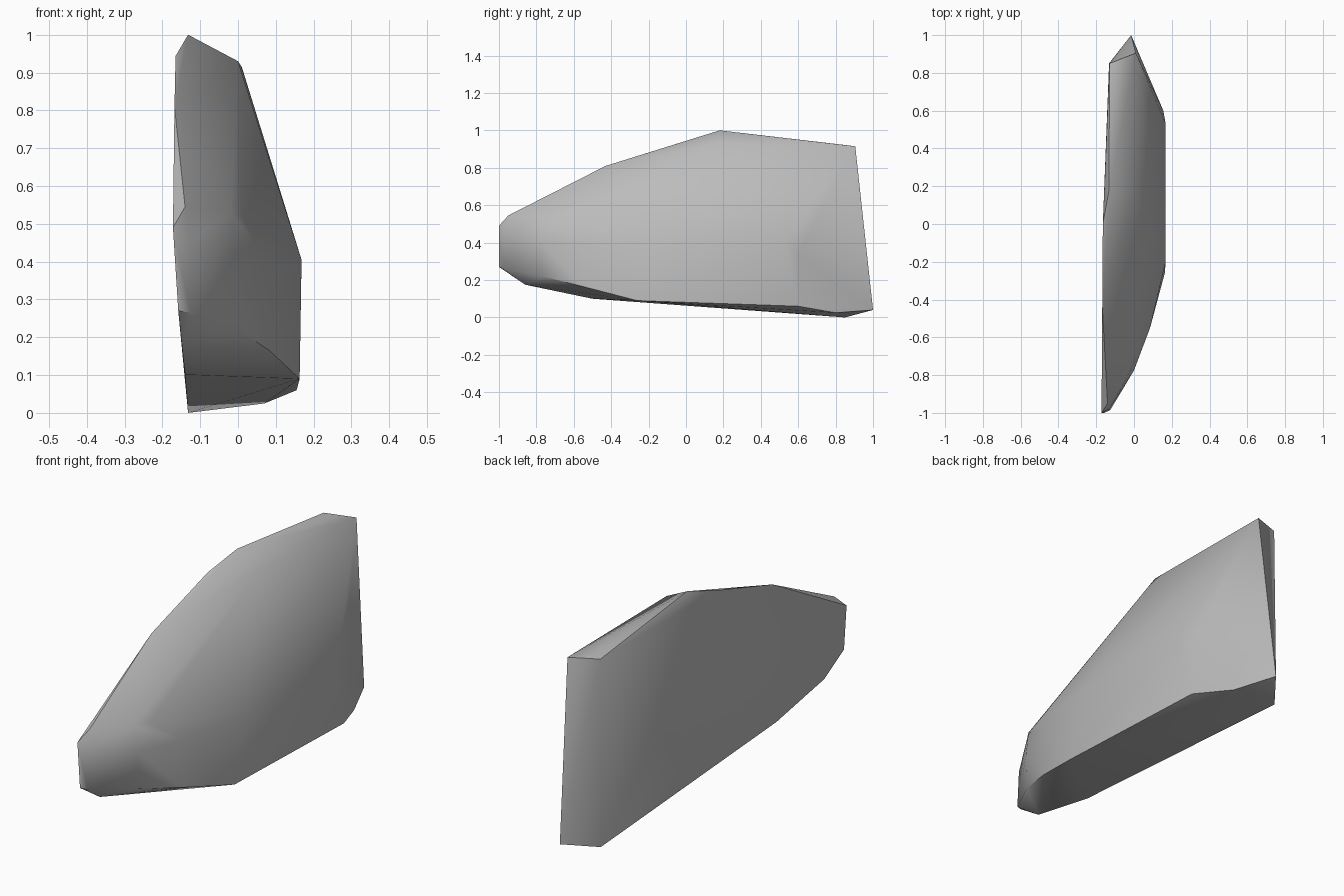
import bpy
import bmesh
from math import radians

# Remove the default object
default = bpy.data.objects.get("Cube")
if default:
    bpy.data.objects.remove(default, do_unlink=True)


def make_material(name, colour):
    """Plain material with the same viewport and render colour."""
    material = bpy.data.materials.new(name)
    material.use_nodes = True
    material.diffuse_color = colour
    material.node_tree.nodes["Principled BSDF"].inputs["Base Color"].default_value = colour
    return material


def make_hull(name, point_groups, material, smooth_angle):
    """Skin a faceted convex body over groups of corner points."""
    bm = bmesh.new()
    for group in point_groups:
        for point in group:
            bm.verts.new(point)
    result = bmesh.ops.convex_hull(bm, input=list(bm.verts), use_existing_faces=False)
    leftover = {g for g in result["geom_interior"] + result["geom_unused"]
                if isinstance(g, bmesh.types.BMVert)}
    bmesh.ops.delete(bm, geom=list(leftover), context="VERTS")
    bmesh.ops.recalc_face_normals(bm, faces=list(bm.faces))
    mesh = bpy.data.meshes.new(name)
    bm.to_mesh(mesh)
    bm.free()
    mesh.materials.append(material)
    body = bpy.data.objects.new(name, mesh)
    bpy.context.collection.objects.link(body)
    bpy.ops.object.select_all(action="DESELECT")
    body.select_set(True)
    bpy.context.view_layer.objects.active = body
    bpy.ops.object.shade_smooth_by_angle(angle=radians(smooth_angle))
    return body


# Outline of the flat inner side, from the low rear corner round over the top
flat_side = [
    (-.132, .85, 0), (-.13, .85, .922), (-.132, .18, 1), (-.165, 0, .944),
    (-.168, -.43, .81), (-.172, -1, .49), (-.158, -1, .27),
    (-.148, -.86, .175), (-.14, -.5, .1),
]

# Upper ridge, from the rear corner forward and down to the nose
upper_ridge = [
    (.01, .905, .915), (0, .15, .93), (.01, -.7, .52),
    (-.02, -.78, .53), (-.14, -.95, .545),
]

# Widest line of the bulging outer side
bulge = [
    (.155, .6, .34), (.168, .53, .4), (.168, -.2, .405),
    (.085, -.55, .4), (0, -.775, .4), (-.13, -.98, .45),
]

# Lower edge of the outer side, from nose to rear tip
lower_edge = [
    (-.125, -.985, .265), (0, -.77, .22), (.083, -.55, .165),
    (.163, -.26, .09), (.155, .6, .06), (.07, .8, .025), (-.015, 1, .04),
]

# Flat underside near the nose
underside = [(-.11, -.5, .1)]

grey = make_material("plain_grey", (.5, .5, .5, 1))
make_hull("faceted_shell",
          [flat_side, upper_ridge, bulge, lower_edge, underside], grey, 50)
